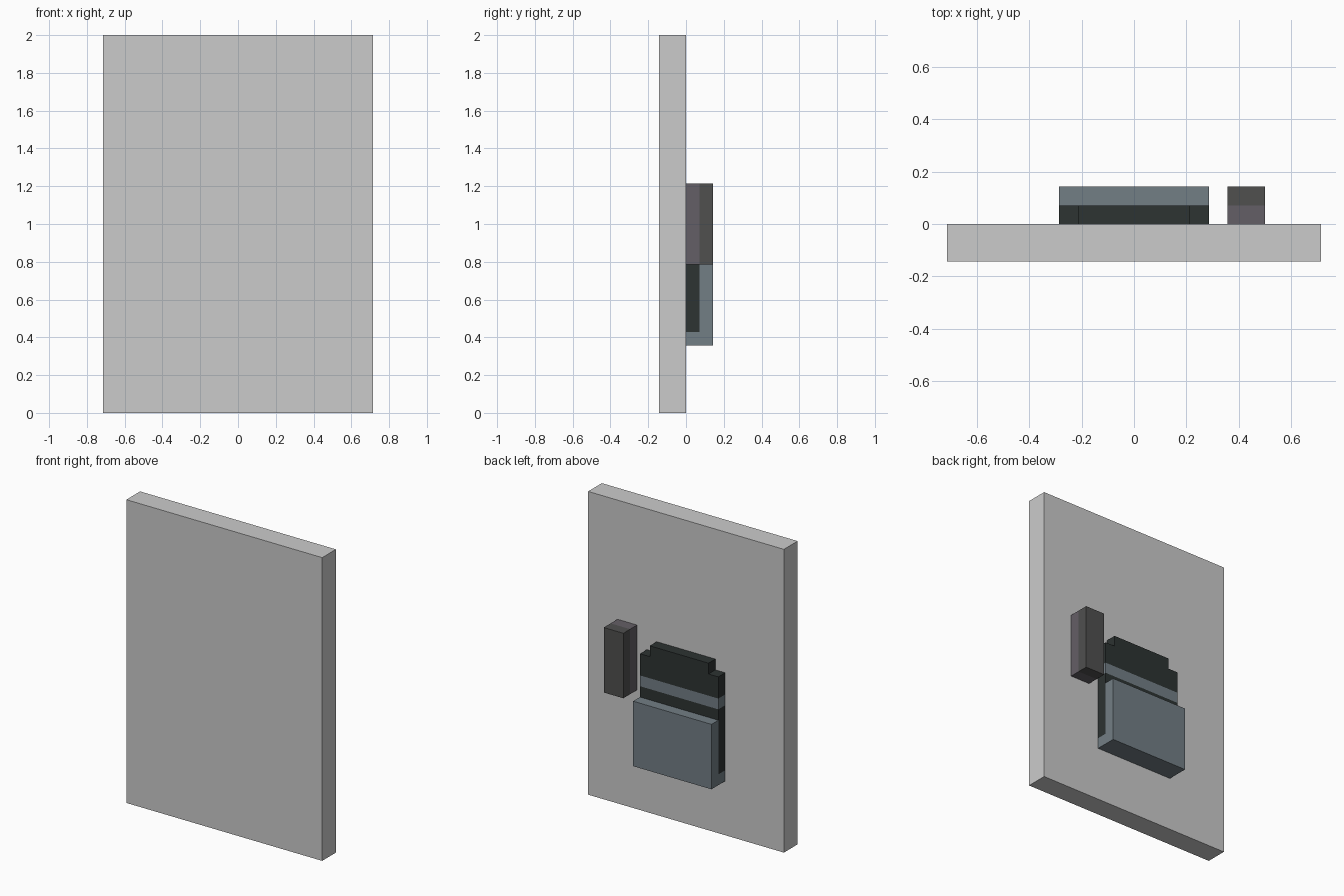
import bpy

if "Cube" in bpy.data.objects:
    bpy.data.objects.remove(bpy.data.objects["Cube"])

U = 1 / 14  # the whole model sits on a grid of 28 units in height


def material(name, rgb):
    mat = bpy.data.materials.new(name)
    mat.diffuse_color = (*rgb, 1)
    mat.use_nodes = True
    mat.node_tree.nodes["Principled BSDF"].inputs["Base Color"].default_value = mat.diffuse_color
    return mat


def box(name, x, y, z, mat=None):
    """Box from (min, max) ranges given in grid units."""
    bpy.ops.mesh.primitive_cube_add(
        size=1, location=[(a + b) / 2 * U for a, b in (x, y, z)])
    obj = bpy.context.object
    obj.name = name
    obj.scale = [(b - a) * U for a, b in (x, y, z)]
    bpy.ops.object.transform_apply(location=False, rotation=False, scale=True)
    if mat:
        obj.data.materials.append(mat)
    return obj


dark = material("dark_fabric", (0.026, 0.033, 0.032))
blue = material("blue_grey_fabric", (0.171, 0.209, 0.235))
mauve = material("mauve_grey", (0.127, 0.114, 0.133))
charcoal = material("charcoal", (0.08, 0.08, 0.078))

# Large upright board
box("board", (-10, 10), (-2, 0), (0, 28))

# Pack body against the board, with a band and a stepped top
box("pack_base", (-4, 4), (0, 1), (5, 6), blue)
box("pack_body", (-4, 4), (0, 1), (6, 12), dark)
box("pack_band", (-4, 4), (0, 1), (12, 13), blue)
box("pack_upper", (-4, 4), (0, 1), (13, 15), dark)
box("pack_top_step", (-3, 3), (0, 1), (15, 16), dark)

# Pocket on the outside of the pack
box("pack_pocket", (-4, 4), (1, 2), (5, 11), blue)

# Two-tone block beside the pack
box("side_block_inner", (5, 7), (0, 1), (11, 17), mauve)
box("side_block_outer", (5, 7), (1, 2), (11, 17), charcoal)
